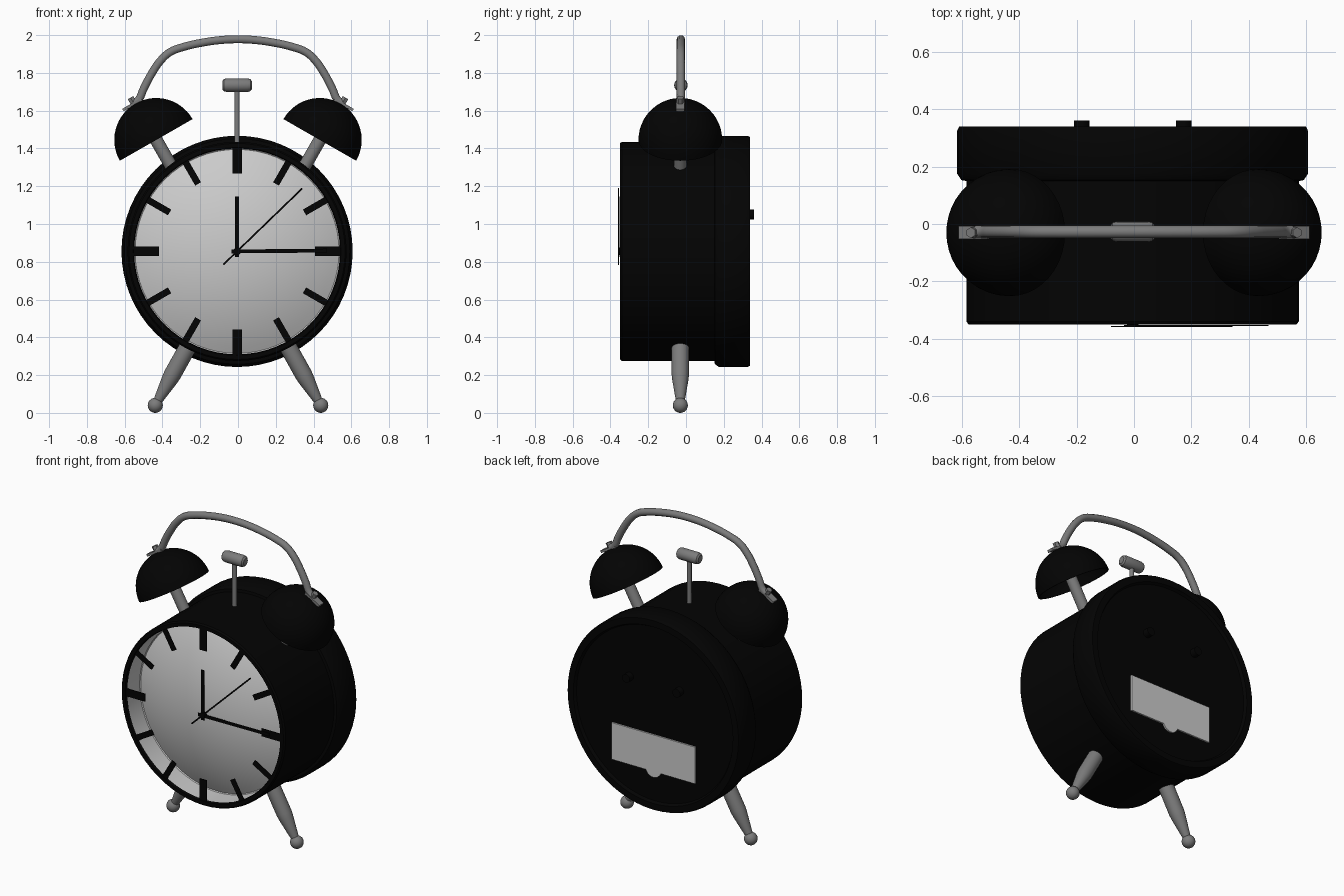
import bpy, bmesh, math
from mathutils import Vector, Matrix

if "Cube" in bpy.data.objects:
    bpy.data.objects.remove(bpy.data.objects["Cube"])

CX, CZ, MY = -0.005, 0.855, -0.03   # dial centre and depth of bells/legs


def material(name, v):
    m = bpy.data.materials.new(name)
    m.diffuse_color = (v, v, v, 1)
    m.use_nodes = True
    m.node_tree.nodes["Principled BSDF"].inputs["Base Color"].default_value = m.diffuse_color
    return m


BLACK = material("black_paint", 0.001)
METAL = material("dark_metal", 0.2)
WHITE = material("pale_face", 0.62)


def finish(name, bm, mat, smooth=True):
    me = bpy.data.meshes.new(name)
    bm.to_mesh(me)
    bm.free()
    ob = bpy.data.objects.new(name, me)
    bpy.context.collection.objects.link(ob)
    if mat:
        me.materials.append(mat)
    if smooth:
        bpy.ops.object.select_all(action='DESELECT')
        ob.select_set(True)
        bpy.context.view_layer.objects.active = ob
        bpy.ops.object.shade_smooth_by_angle(angle=math.radians(35))
    return ob


def lathe(name, profile, origin, axis, mat, segs=32):
    """Revolve (radius, height) points about an axis; outside faces when going up."""
    bm = bmesh.new()
    rot = Vector(axis).to_track_quat('Z', 'Y')
    rings = []
    for r, h in profile:
        rings.append([bm.verts.new(Vector(origin) + rot @ Vector(
            (r * math.cos(t), r * math.sin(t), h)))
            for t in (2 * math.pi * i / segs for i in range(segs))])
    for a, b in zip(rings, rings[1:]):
        for i in range(segs):
            j = (i + 1) % segs
            bm.faces.new((a[i], a[j], b[j], b[i]))
    bmesh.ops.remove_doubles(bm, verts=bm.verts, dist=1e-5)
    return finish(name, bm, mat)


def rod(name, r, h0, h1, origin, axis, mat, segs=20):
    return lathe(name, [(0, h0), (r, h0), (r, h1), (0, h1)], origin, axis, mat, segs)


def box(name, pivot, offset, size, mat, angle=0.0):
    """Box offset from a pivot, then turned about y around that pivot."""
    bm = bmesh.new()
    m = (Matrix.Translation(pivot) @ Matrix.Rotation(angle, 4, 'Y')
         @ Matrix.Translation(offset) @ Matrix.Diagonal((*size, 1)))
    bmesh.ops.create_cube(bm, size=1, matrix=m)
    return finish(name, bm, mat, False)


# Case: bezel, drum, wider back band and recessed back plate
lathe("case", [(0.545, -0.335), (0.55, -0.35), (0.572, -0.35), (0.58, -0.34),
               (0.58, 0.15), (0.597, 0.153), (0.612, 0.175), (0.612, 0.325),
               (0.605, 0.34), (0.565, 0.34), (0.555, 0.322), (0, 0.322)],
      (CX, 0, CZ), (0, 1, 0), BLACK, 64)

# Domed face sunk into the case, with its side wall
depth, rim = 0.13, 0.54
rad = (rim * rim + depth * depth) / (2 * depth)
edge = math.asin(rim / rad)
dome = [(rad * math.sin(edge * i / 14), -0.335 + rad * (1 - math.cos(edge * i / 14)))
        for i in range(15)]
lathe("clock_face", dome + [(0.545, -0.21), (0.545, -0.335)],
      (CX, 0, CZ), (0, 1, 0), WHITE, 64)

# Plain hour markers reaching in from the bezel
dial = (CX, 0, CZ)
for i in range(12):
    box(f"hour_marker_{i + 1}", dial, (0, -0.343, 0.48),
        (0.05 if i % 3 == 2 else 0.035, 0.005, 0.135), BLACK, (i + 1) * math.pi / 6)


# Hands and hub
def hand(name, deg, r0, r1, width, y):
    box(name, dial, (0, y, (r0 + r1) / 2), (width, 0.004, r1 - r0), BLACK, math.radians(deg))


hand("hour_hand", 0, -0.03, 0.29, 0.02, -0.35)
hand("minute_hand", 89.5, -0.03, 0.475, 0.02, -0.354)
hand("second_hand", 46, -0.1, 0.48, 0.009, -0.358)
rod("hand_hub", 0.02, -0.36, -0.33, dial, (0, 1, 0), BLACK, 16)

# Back knobs and battery cover
for s, side in ((-1, "left"), (1, "right")):
    rod(f"{side}_back_knob", 0.027, 0.315, 0.361, (CX + 0.178 * s, 0, 1.05), (0, 1, 0), BLACK)
box("battery_cover", (0, 0.325, 0.607), (0, 0, 0), (0.59, 0.014, 0.235), None)
rod("battery_cover_tab", 0.055, 0.318, 0.332, (0, 0, 0.507), (0, 1, 0), None, 24)

# Bells, posts, handle mounts and legs on both sides
R, T = 0.222, 0.212
arc = [math.pi / 2 * i / 14 for i in range(15)]
for s, side in ((-1, "left"), (1, "right")):
    base, axis = Vector((0.433 * s, MY, 1.445)), Vector((0.497 * s, 0, 0.868))
    lathe(f"{side}_bell",
          [(T * math.sin(a), T * math.cos(a)) for a in arc]
          + [(R * math.cos(a), R * math.sin(a)) for a in arc], base, axis, BLACK, 40)
    rod(f"{side}_bell_post", 0.034, -0.18, 0.212, base, axis, METAL)
    box(f"{side}_handle_tab", base + axis * 0.225, (0.017 * s, 0, 0), (0.115, 0.045, 0.015),
        METAL, math.radians(30) * s)
    rod(f"{side}_bell_nut", 0.019, 0.22, 0.258, base + Vector((0.008 * s, 0, 0)), axis, METAL, 6)
    # Turned leg with a ball foot
    ball, up = Vector((0.438 * s, MY, 0.04)), Vector((-0.487 * s, 0, 0.873))
    lathe(f"{side}_leg", [(0, 0.02), (0.023, 0.025), (0.027, 0.05), (0.043, 0.155),
                          (0.046, 0.185), (0.046, 0.39), (0, 0.39)], ball, up, METAL, 24)
    lathe(f"{side}_foot_ball", [(0.04 * math.sin(math.pi * i / 12),
                                 -0.04 * math.cos(math.pi * i / 12)) for i in range(13)],
          ball, up, METAL, 24)

# Hammer
rod("hammer_rod", 0.014, 1.40, 1.72, (CX, MY + 0.003, 0), (0, 0, 1), METAL, 16)
lathe("hammer_head", [(0, -0.078), (0.022, -0.078), (0.032, -0.07), (0.036, -0.055),
                      (0.036, 0.055), (0.032, 0.07), (0.022, 0.078), (0, 0.078)],
      (CX, MY + 0.003, 1.735), (1, 0, 0), METAL, 16)

# Carrying handle swept along a mirrored path
half = [(0.55, 1.64), (0.525, 1.66), (0.50, 1.715), (0.455, 1.80), (0.41, 1.865),
        (0.36, 1.91), (0.29, 1.937), (0.19, 1.96), (0.09, 1.974)]
path = [(-x, z) for x, z in half] + [(0, 1.978)] + half[::-1]
cu = bpy.data.curves.new("handle", 'CURVE')
cu.dimensions = '3D'
cu.bevel_depth = 0.022
cu.bevel_resolution = 3
cu.use_fill_caps = True
sp = cu.splines.new('BEZIER')
sp.resolution_u = 4
sp.bezier_points.add(len(path) - 1)
for p, (x, z) in zip(sp.bezier_points, path):
    p.co = (x, MY + 0.003, z)
    p.handle_left_type = p.handle_right_type = 'AUTO'
cu.materials.append(METAL)
handle = bpy.data.objects.new("handle", cu)
bpy.context.collection.objects.link(handle)
bpy.ops.object.select_all(action='DESELECT')
handle.select_set(True)
bpy.context.view_layer.objects.active = handle
bpy.ops.object.convert(target='MESH')
bpy.ops.object.shade_smooth_by_angle(angle=math.radians(40))
